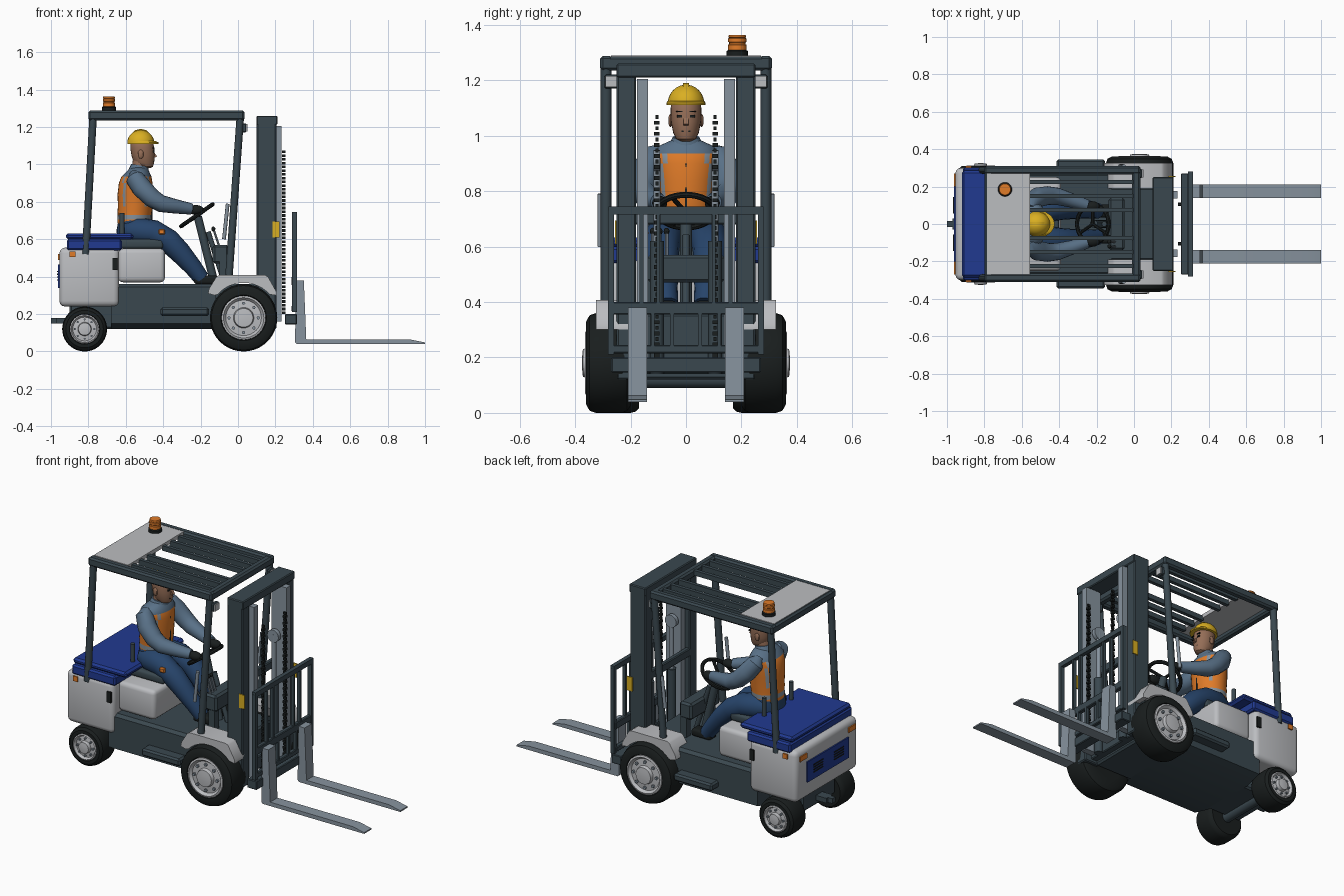
import bpy, bmesh, math
from mathutils import Vector

def material(name, rgb):
    m = bpy.data.materials.new(name)
    m.diffuse_color = (*rgb, 1)
    return m

SLATE = material("dark slate", (.042, .064, .078))
BLACK = material("rubber black", (.010, .013, .013))
GREY = material("light grey", (.50, .51, .53))
STEEL = material("steel", (.24, .29, .34))
BLUE = material("blue", (.015, .042, .28))
ORANGE = material("orange", (.75, .20, .022))
YELLOW = material("yellow", (.70, .43, .016))
SKIN = material("skin", (.30, .155, .095))
SHIRT = material("shirt blue", (.10, .165, .245))
NAVY = material("navy", (.020, .058, .145))

def finish(name, bm, *mats):
    bmesh.ops.recalc_face_normals(bm, faces=bm.faces)
    me = bpy.data.meshes.new(name)
    bm.to_mesh(me)
    bm.free()
    for m in mats:
        me.materials.append(m)
    ob = bpy.data.objects.new(name, me)
    bpy.context.collection.objects.link(ob)
    return ob

def boxes(name, spans, mat, bevel=0):
    """Boxes given as (x0, x1, y0, y1, z0, z1)."""
    bm = bmesh.new()
    for x0, x1, y0, y1, z0, z1 in spans:
        vs = bmesh.ops.create_cube(bm, size=1)["verts"]
        for v in vs:
            v.co = ((x0+x1)/2 + v.co.x*(x1-x0), (y0+y1)/2 + v.co.y*(y1-y0), (z0+z1)/2 + v.co.z*(z1-z0))
    if bevel:
        bmesh.ops.bevel(bm, geom=bm.edges[:], offset=bevel, segments=3 if bevel > .012 else 1,
                        profile=.5, affect='EDGES')
    return finish(name, bm, mat)

def prism(name, outline, a, b, mat, along='y'):
    """Outline in xz extruded along y, or outline in yz extruded along x."""
    bm = bmesh.new()
    place = (lambda p, t: (p[0], t, p[1])) if along == 'y' else (lambda p, t: (t, p[0], p[1]))
    lo, hi = [[bm.verts.new(place(p, t)) for p in outline] for t in (a, b)]
    bm.faces.new(lo)
    bm.faces.new(hi)
    for i in range(len(lo)):
        j = (i+1) % len(lo)
        bm.faces.new((lo[i], lo[j], hi[j], hi[i]))
    return finish(name, bm, mat)

def loft(name, rings, mat, n=16, axis=None):
    """Elliptical rings (centre, radius u, radius v) along a path."""
    bm = bmesh.new()
    pts = [Vector(r[0]) for r in rings]
    loops = []
    for i, (_, ru, rv) in enumerate(rings):
        t = Vector(axis) if axis else (pts[min(i+1, len(pts)-1)] - pts[max(i-1, 0)]).normalized()
        u = Vector((1, 0, 0)) if abs(t.y) > .95 else Vector((0, 1, 0)).cross(t).normalized()
        v = t.cross(u)
        loops.append([bm.verts.new(pts[i] + u*ru*math.cos(k*math.tau/n) + v*rv*math.sin(k*math.tau/n))
                      for k in range(n)])
    for a, b in zip(loops, loops[1:]):
        for k in range(n):
            bm.faces.new((a[k], a[k-1], b[k-1], b[k]))
    bm.faces.new(loops[0])
    bm.faces.new(loops[-1])
    return finish(name, bm, mat)

def rod(name, p, q, r, mat, n=12):
    return loft(name, [(p, r, r), (q, r, r)], mat, n)

def ellipsoid(name, c, rx, ry, rz, mat, start=-89, n=20):
    angles = [math.radians(start + (89-start)*i/10) for i in range(11)]
    return loft(name, [((c[0], c[1], c[2] + rz*math.sin(a)), rx*math.cos(a), ry*math.cos(a)) for a in angles],
                mat, n, (0, 0, 1))

def paint(ob, mats, rule):
    for m in mats:
        ob.data.materials.append(m)
    for p in ob.data.polygons:
        p.material_index = rule(p.center, p.normal)

def wheel(name, x, r, y0, y1, s):
    k, Y = r/.18, (0, 1, 0)
    prof = [(y0, .10), (y0, .155), (y0+.012, .173), (y0+.03, .18), (y1-.035, .18), (y1-.012, .172),
            (y1, .15), (y1, .122), (y1-.02, .114)]
    loft(name + "_tyre", [((x, s*y, r), q*k, q*k) for y, q in prof], BLACK, 40, Y)
    hub = [(y1-.03, .118), (y1, .118), (y1+.004, .108), (y1-.012, .095), (y1-.008, .055), (y1+.012, .05),
           (y1+.015, .02)]
    loft(name + "_hub", [((x, s*y, r), q*k, q*k) for y, q in hub], GREY, 32, Y)
    for i in range(8):
        a = i*math.tau/8
        px, pz = x + .078*k*math.cos(a), r + .078*k*math.sin(a)
        rod(name + "_bolt", (px, s*(y1-.02), pz), (px, s*(y1+.002), pz), .009*k, STEEL, 6)

# Chassis and counterweight
prism("chassis", [(-.17, .12), (.17, .12), (.28, .15), (.28, .345), (.26, .36), (-.26, .36), (-.28, .345),
                  (-.28, .15)], -.68, -.12, SLATE, 'x')
boxes("front_frame", [(-.14, .12, -.195, .195, .12, .36)], SLATE, .01)
boxes("rear_frame", [(-.90, -.66, -.16, .16, .12, .26)], SLATE, .01)
boxes("counterweight", [(-.955, -.635, -.30, .30, .24, .555)], GREY, .03)
boxes("blue_trim", [(-.915, -.62, -.303, .303, .54, .60)], BLUE, .01)
boxes("hood", [(-.92, -.56, -.285, .285, .598, .632)], BLUE, .012)
boxes("seat_base", [(-.64, -.39, -.25, .25, .37, .55)], GREY, .025)
boxes("seat_cushion", [(-.66, -.40, -.15, .15, .55, .60)], SLATE, .015)
boxes("rear_panel", [(-.963, -.95, -.2, .2, .34, .465)], BLUE)
boxes("rear_vents", [(-.967, -.96, y-.045, y+.045, z, z+.006) for y in (-.1, .1) for z in (.38, .395, .41, .425)], BLACK)
boxes("tail_lights", [(-.962, -.94, y-.035, y+.035, .49, .52) for y in (-.235, .235)], ORANGE)
boxes("tow_bracket", [(-.97, -.88, -.03, .03, .15, .18), (-1, -.97, -.015, .015, .15, .18)], SLATE)
rod("rear_axle", (-.82, -.2, .12), (-.82, .2, .12), .03, SLATE)

# Wheels, fenders, steps and side details
for s in (-1, 1):
    wheel("front_wheel", .03, .18, .20, .36, s)
    wheel("rear_wheel", -.82, .12, .17, .31, s)
    arc = [(.03 + .187*math.cos(math.radians(a)), .18 + .187*math.sin(math.radians(a))) for a in range(42, 140, 8)]
    prism("fender", [(-.125, .30), (-.16, .31), (-.155, .335), (-.115, .40), (-.10, .408), (.145, .408), (.16, .40),
                     (.205, .32), (.205, .30)] + arc, s*.19, s*.325, GREY)
    boxes("step", [(-.415, -.155, min(s*.27, s*.345), max(s*.27, s*.345), .19, .235)], SLATE, .01)
    boxes("side_latch", [(-.672, -.645, s*.302-.006, s*.302+.006, .435, .50)], BLACK)
    boxes("side_marker", [(-.90, -.87, s*.305-.004, s*.305+.004, .505, .535)], ORANGE)
    rod("seat_post", (-.62, s*.13, .59), (-.62, s*.13, .74), .013, SLATE)
    # Overhead guard posts, grab handles and work lamps
    rod("rear_post", (-.815, s*.288, .52), (-.775, s*.288, 1.25), .02, SLATE)
    rod("front_post", (-.05, s*.288, .38), (.012, s*.288, 1.25), .02, SLATE)
    rod("grab_handle", (-.075, s*.31, .60), (-.055, s*.31, .79), .010, STEEL)
    boxes("work_lamp_case", [(.02, .045, s*.27-.025, s*.27+.025, 1.17, 1.22)], SLATE, .006)
    boxes("work_lamp_glass", [(.043, .05, s*.27-.021, s*.27+.021, 1.175, 1.215)], GREY)

# Roof
boxes("roof_frame", [(-.80, .035, -.31, -.265, 1.235, 1.288), (-.80, .035, .265, .31, 1.235, 1.288),
                     (-.80, -.755, -.30, .30, 1.235, 1.286), (-.01, .035, -.30, .30, 1.235, 1.286)], SLATE, .01)
boxes("roof_panel", [(-.785, -.555, -.27, .27, 1.265, 1.289)], GREY)
boxes("roof_slats", [(-.56, 0, y-.011, y+.011, 1.25, 1.28) for y in (-.225, -.15, -.075, .075, .15, .225)], SLATE)
loft("beacon_base", [((-.69, .185, z), r, r) for z, r in ((1.285, .038), (1.305, .038), (1.312, .03))], BLACK, 20)
loft("beacon", [((-.69, .185, z), r, r) for z, r in ((1.31, .033), (1.328, .033), (1.331, .029), (1.336, .029),
     (1.339, .033), (1.350, .033), (1.353, .029), (1.356, .032), (1.364, .030))], ORANGE, 20, (0, 0, 1))

# Mast
for s in (-1, 1):
    def side(x0, x1, a, b, z0, z1):
        return (x0, x1, min(s*a, s*b), max(s*a, s*b), z0, z1)
    boxes("mast_upright", [side(.10, .205, .18, .25, .12, 1.25)], SLATE, .006)
    boxes("inner_mast", [side(.13, .232, .137, .177, .16, 1.205)], STEEL)
    boxes("warning_plate", [side(.185, .222, .25, .256, .61, .695)], YELLOW)
    rod("lift_cylinder", (.17, s*.105, .14), (.17, s*.105, .62), .025, SLATE)
    rod("lift_rod", (.17, s*.105, .60), (.17, s*.105, .92), .013, STEEL)
    rod("chain_pulley", (.17, s*.105-.012, .91), (.17, s*.105+.012, .91), .038, STEEL, 20)
    boxes("chain", [(.235, .253, s*.105-w, s*.105+w, .20+i*.02, .214+i*.02)
                    for i in range(44) for w in ((.010, .005)[i % 2],)], BLACK)
    # Forks
    prism("fork", [(.305, .05), (.315, .04), (1, .04), (1, .048), (.92, .064), (.365, .064), (.352, .38),
                   (.31, .38)], s*.175-.035, s*.175+.035, STEEL)
boxes("mast_crossbeams", [(.10, .21, -.25, .25, 1.21, 1.26), (.11, .16, -.2, .2, .14, .22),
                          (.10, .13, -.19, .19, .68, .73)], SLATE, .005)

# Fork carriage and load backrest
boxes("carriage", [(.25, .315, -.27, .27, .145, .20), (.285, .312, -.265, .265, .215, .245),
                   (.285, .312, -.27, .27, .355, .40)], SLATE, .004)
boxes("backrest", [(.29, .315, -.28, .28, .715, .745)]
      + [(.29, .315, y-.011, y+.011, .21, .73) for y in (-.27, .27)]
      + [(.293, .312, y-.007, y+.007, .39, .73) for y in (-.16, -.10, .10, .16)]
      + [(.293, .312, y-.007, y+.007, .23, .37) for y in (-.12, -.05, .05, .12)], SLATE)

# Steering and controls
rod("steering_column", (-.125, 0, .36), (-.215, 0, .72), .022, SLATE)
rod("column_brace", (-.07, 0, .36), (-.16, 0, .64), .014, SLATE)
boxes("dash_box", [(-.135, -.05, -.14, .14, .47, .57)], SLATE, .012)
boxes("dash_legs", [(-.10, -.06, y-.02, y+.02, .35, .48) for y in (-.12, .12)], SLATE)
bpy.ops.mesh.primitive_torus_add(location=(-.22, 0, .728), rotation=(0, -.607, 0), major_radius=.103,
                                 minor_radius=.011, major_segments=32, minor_segments=8)
ring = bpy.context.object
ring.name = "steering_wheel"
ring.data.materials.append(BLACK)
for a in (90, 210, 330):
    c, t = .1*math.cos(math.radians(a)), .1*math.sin(math.radians(a))
    rod("steering_spoke", (-.22, 0, .722), (-.22 + c*.82, t, .728 + c*.57), .009, BLACK, 8)
for y in (-.12, -.095, -.07):
    rod("lever", (-.10, y, .56), (-.13, y, .65), .006, STEEL, 8)
    ellipsoid("lever_knob", (-.132, y, .655), .011, .011, .013, BLACK, n=10)

# Driver body
loft("pelvis", [((-.565, 0, .59), .08, .10), ((-.56, 0, .64), .09, .11), ((-.555, 0, .70), .083, .10)], NAVY, 24)
vest = loft("vest", [((x, 0, z), a, b) for x, z, a, b in (
    (-.555, .685, .088, .098), (-.555, .705, .09, .10), (-.553, .73, .09, .10), (-.552, .75, .092, .102),
    (-.55, .775, .092, .104), (-.55, .84, .094, .11), (-.547, .90, .09, .118), (-.543, .935, .08, .122),
    (-.535, .962, .06, .10), (-.53, .985, .04, .05))], ORANGE, 32, (0, 0, 1))

def vest_rule(c, n):
    if c.z > .945:
        return 2
    if .705 < c.z < .73 or (.075 < abs(c.y) < .092 and c.z > .77):
        return 1
    return 0
paint(vest, [STEEL, SHIRT], vest_rule)
boxes("vest_zip", [(-.464, -.457, -.004, .004, .70, .90)], BLACK)
loft("collar", [((-.53, 0, .965), .055, .062), ((-.525, 0, .995), .046, .048)], SHIRT, 20)
for s in (-1, 1):
    loft("sleeve", [((x, s*y, z), r, r) for x, y, z, r in (
        (-.555, .085, .95, .025), (-.55, .115, .925, .05), (-.515, .142, .875, .054), (-.46, .152, .82, .05),
        (-.41, .148, .79, .046), (-.33, .125, .775, .038), (-.25, .10, .762, .03))], SHIRT)
    ellipsoid("glove", (-.225, s*.095, .757), .042, .027, .026, BLACK)
    loft("trouser_leg", [((x, s*y, z), r, r) for x, y, z, r in (
        (-.60, .055, .645, .05), (-.54, .065, .645, .072), (-.45, .082, .635, .068), (-.37, .088, .59, .064),
        (-.31, .085, .53, .058), (-.24, .078, .45, .048), (-.195, .07, .39, .042))], NAVY)
    boxes("shoe", [(-.235, -.105, s*.07-.035, s*.07+.035, .36, .405)], BLACK, .014)
    # Face details
    ellipsoid("ear", (-.52, s*.056, 1.055), .016, .008, .024, SKIN, n=10)
    boxes("eye", [(-.455, -.447, s*.024-.009, s*.024+.009, 1.065, 1.074)], BLACK)
    boxes("eyebrow", [(-.456, -.447, s*.024-.012, s*.024+.012, 1.085, 1.090)], BLACK)
boxes("belt_tag", [(-.425, -.39, -.155, -.135, .625, .655)], ORANGE, .006)
rod("neck", (-.53, 0, .96), (-.52, 0, 1.04), .04, SKIN, 16)
loft("head", [((x, 0, z), a, b) for x, z, a, b in (
    (-.495, .98, .025, .02), (-.497, .988, .042, .035), (-.503, 1.01, .055, .046), (-.508, 1.05, .062, .054),
    (-.512, 1.09, .064, .056), (-.515, 1.125, .06, .053), (-.515, 1.15, .04, .036))], SKIN, 24, (0, 0, 1))
prism("nose", [(-.455, 1.075), (-.432, 1.042), (-.452, 1.035)], -.009, .009, SKIN)
boxes("mouth", [(-.458, -.449, -.016, .016, 1.014, 1.019)], BLACK)

# Hard hat
ellipsoid("helmet", (-.52, 0, 1.115), .072, .066, .069, YELLOW, start=0, n=28)
loft("helmet_brim", [((-.508, 0, 1.110), .083, .070), ((-.508, 0, 1.118), .083, .070),
                     ((-.514, 0, 1.126), .072, .066)], YELLOW, 28, (0, 0, 1))
prism("helmet_ridge", [(-.58, 1.15), (-.55, 1.183), (-.52, 1.19), (-.49, 1.183), (-.46, 1.15)], -.01, .01, YELLOW)

# Smooth round parts, keep hard edges
bpy.ops.object.select_all(action='SELECT')
bpy.context.view_layer.objects.active = ring
bpy.ops.object.shade_smooth_by_angle(angle=math.radians(35))
